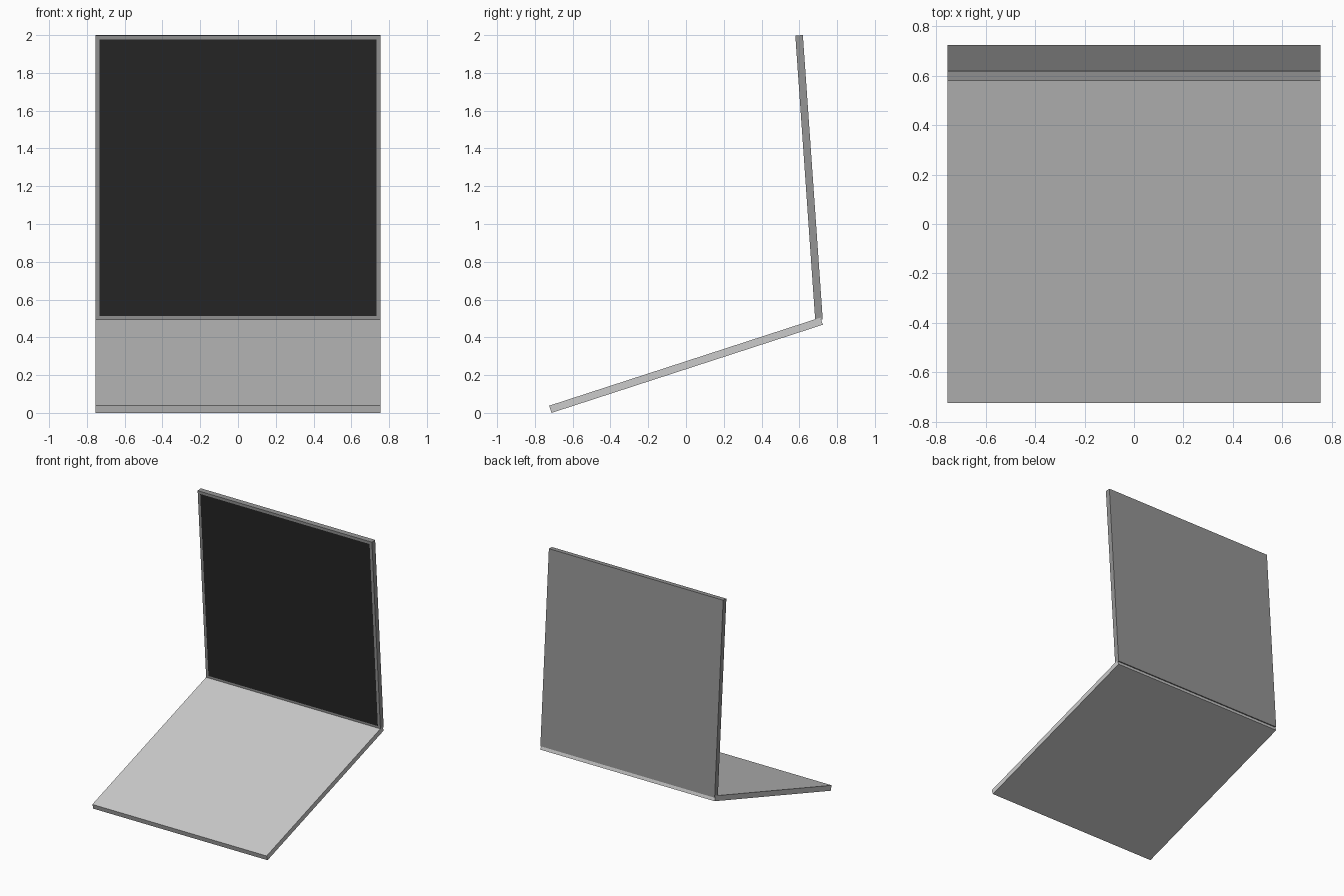
import bpy, bmesh
from math import radians
from mathutils import Matrix

if "Cube" in bpy.data.objects:
    bpy.data.objects.remove(bpy.data.objects["Cube"])

W, L, T = 1.51, 1.51, 0.04   # panel width, length, thickness


def material(name, v):
    m = bpy.data.materials.new(name)
    m.diffuse_color = (v, v, v, 1)
    m.use_nodes = True
    m.node_tree.nodes["Principled BSDF"].inputs["Base Color"].default_value = m.diffuse_color
    return m


def panel(name, size, offset, loc, tilt, mats=(), inset=0):
    """Box tilted about x; optionally frames its -y face with a second material."""
    bm = bmesh.new()
    bmesh.ops.create_cube(bm, size=1)
    bmesh.ops.scale(bm, vec=size, verts=bm.verts)
    bmesh.ops.translate(bm, vec=offset, verts=bm.verts)
    if inset:
        bm.normal_update()
        front = min(bm.faces, key=lambda f: f.normal.y)
        bmesh.ops.inset_region(bm, faces=[front], thickness=inset)
        front.material_index = 1
    bm.transform(Matrix.Translation(loc) @ Matrix.Rotation(radians(tilt), 4, 'X'))
    me = bpy.data.meshes.new(name)
    bm.to_mesh(me)
    bm.free()
    for m in mats:
        me.materials.append(m)
    ob = bpy.data.objects.new(name, me)
    bpy.context.collection.objects.link(ob)
    return ob


# Sloping base, pivoted on its lower front edge
panel("base", (W, L, T), (0, L / 2, T / 2), (0, -0.712, 0), 18)

# Upright lid with framed dark display, pivoted on its lower back edge
panel("lid", (W, T, L), (0, -T / 2, L / 2), (0, 0.724, 0.494), 4,
      (material("lid_grey", 0.3), material("display_black", 0.02)), 0.03)
